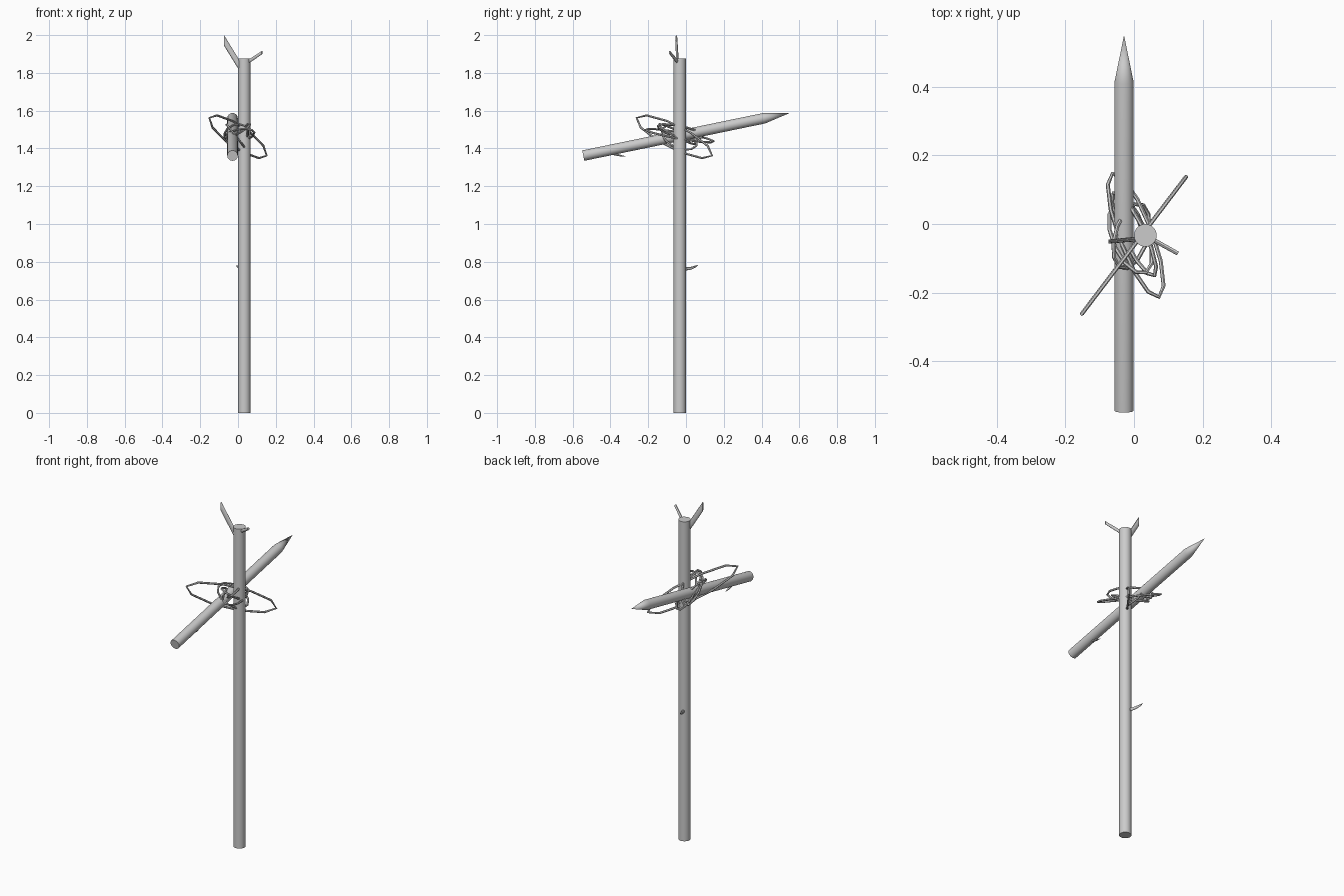
import bpy, bmesh
from math import sin, cos, pi, radians
from mathutils import Vector as V

if "Cube" in bpy.data.objects:
    bpy.data.objects.remove(bpy.data.objects["Cube"])


def finish(obj):
    bpy.ops.object.select_all(action='DESELECT')
    obj.select_set(True)
    bpy.context.view_layer.objects.active = obj
    bpy.ops.object.shade_smooth_by_angle(angle=radians(35))


def loft(name, rings, sides=24):
    """Skin elliptical rings, each given as centre and two half-axis vectors."""
    bm = bmesh.new()
    loops = [[bm.verts.new(V(c) + V(a) * cos(2 * pi * i / sides) + V(b) * sin(2 * pi * i / sides))
              for i in range(sides)] for c, a, b in rings]
    for p, q in zip(loops, loops[1:]):
        for i in range(sides):
            j = (i + 1) % sides
            bm.faces.new((p[i], p[j], q[j], q[i]))
    bm.faces.new(loops[0][::-1])
    bm.faces.new(loops[-1])
    bmesh.ops.remove_doubles(bm, verts=bm.verts, dist=1e-6)
    bmesh.ops.recalc_face_normals(bm, faces=bm.faces)
    mesh = bpy.data.meshes.new(name)
    bm.to_mesh(mesh)
    bm.free()
    obj = bpy.data.objects.new(name, mesh)
    bpy.context.collection.objects.link(obj)
    finish(obj)


def rope_loop(name, centre, u, v, points=12, radius=0.006):
    """Elliptical rope ring made of straight segments."""
    curve = bpy.data.curves.new(name, 'CURVE')
    curve.dimensions = '3D'
    curve.bevel_depth = radius
    curve.bevel_resolution = 1
    sp = curve.splines.new('POLY')
    sp.points.add(points - 1)
    sp.use_cyclic_u = True
    for i, pt in enumerate(sp.points):
        t = 2 * pi * i / points
        pt.co = (*(V(centre) + V(u) * cos(t) + V(v) * sin(t)), 1)
    obj = bpy.data.objects.new(name, curve)
    bpy.context.collection.objects.link(obj)
    bpy.ops.object.select_all(action='DESELECT')
    obj.select_set(True)
    bpy.context.view_layer.objects.active = obj
    bpy.ops.object.convert(target='MESH')
    finish(bpy.context.object)


# Upright post
R = 0.033
loft("post", [((0.033, -0.033, z), (R, 0, 0), (0, R, 0)) for z in (0, 1.875)])

# Sloping arm sharpened to a point
start, tip = V((-0.029, -0.544, 1.362)), V((-0.029, 0.55, 1.588))
d = (tip - start).normalized()
up = V((1, 0, 0)).cross(d)
loft("pointed_arm", [(start.lerp(tip, t), V((r, 0, 0)), up * r)
                     for t, r in ((0, 0.028), (0.875, 0.028), (1, 0.0))])

# Cut twigs at the top of the post
loft("left_twig", [((0.015, -0.043, 1.827), (0, 0.007, 0), (0, 0, 0.028)),
                   ((-0.074, -0.051, 1.972), (0, 0.006, 0), (0, 0, 0.028))], 12)
loft("right_twig", [((0.045, -0.04, 1.853), (0.003, 0.006, 0), (0, 0, 0.011)),
                    ((0.128, -0.086, 1.908), (0.003, 0.005, 0), (0, 0, 0.009))], 12)

# Curved thorns on the post and under the arm
loft("post_thorn", [((0.022, -0.006, 0.762), (0.008, 0.003, 0), (0, 0, 0.009)),
                    ((0.009, 0.028, 0.766), (0.007, 0.003, 0), (0, 0, 0.008)),
                    ((-0.004, 0.052, 0.776), (0.004, 0.002, 0), (0, 0, 0.005)),
                    ((-0.008, 0.065, 0.783), (0, 0, 0), (0, 0, 0))], 10)
loft("arm_thorn", [((-0.029, -0.395, 1.374), (0.007, 0, 0), (0, 0, 0.008)),
                   ((-0.031, -0.35, 1.363), (0.006, 0, 0), (0, 0, 0.005)),
                   ((-0.034, -0.315, 1.357), (0, 0, 0), (0, 0, 0))], 10)

# Loose rope lashing around the crossing
ropes = [((0, -0.062, 1.462), (0.152, 0.2, -0.1), (0.02, 0.026, 0.055), 10),
         ((0.005, -0.033, 1.468), (0.068, -0.18, 0.03), (0.045, 0.017, -0.02), 12),
         ((-0.01, -0.043, 1.475), (0.045, -0.098, 0.045), (0.045, 0.025, -0.03), 12),
         ((-0.008, -0.035, 1.46), (0.035, 0.09, -0.045), (-0.04, 0.03, 0.05), 12),
         ((0.0, -0.03, 1.49), (0.06, -0.12, 0.03), (0.025, 0.02, 0.025), 12)]
for i, (c, u, v, n) in enumerate(ropes):
    rope_loop(f"rope_loop_{i + 1}", c, u, v, n)
